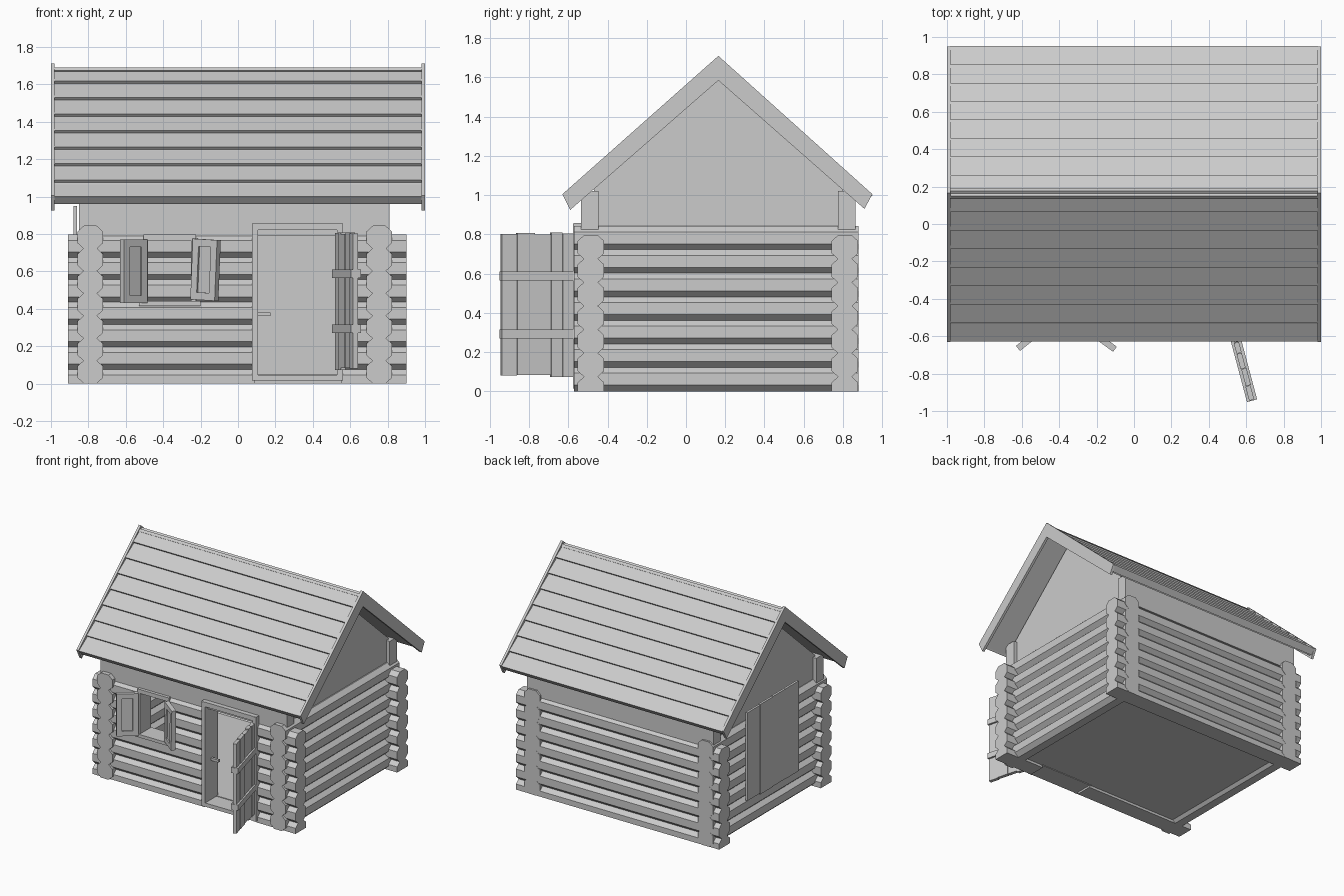
import bpy, bmesh, math, random
from mathutils import Matrix

if "Cube" in bpy.data.objects:
    bpy.data.objects.remove(bpy.data.objects["Cube"])

random.seed(4)


def prism(name, pts, axis, a, b, mat=None):
    """Extrude a 2D profile along x (profile y,z), y (profile x,z) or z (profile x,y)."""
    place = {'x': lambda p, t: (t, p[0], p[1]),
             'y': lambda p, t: (p[0], t, p[1]),
             'z': lambda p, t: (p[0], p[1], t)}[axis]
    bm = bmesh.new()
    lo = [bm.verts.new(place(p, a)) for p in pts]
    hi = [bm.verts.new(place(p, b)) for p in pts]
    bm.faces.new(lo)
    bm.faces.new(hi[::-1])
    for i in range(len(pts)):
        j = (i + 1) % len(pts)
        bm.faces.new((lo[j], lo[i], hi[i], hi[j]))
    bmesh.ops.recalc_face_normals(bm, faces=bm.faces)
    me = bpy.data.meshes.new(name)
    bm.to_mesh(me)
    bm.free()
    ob = bpy.data.objects.new(name, me)
    bpy.context.collection.objects.link(ob)
    if mat:
        ob.matrix_world = mat
    return ob


def box(name, x, y, z, mat=None):
    pts = [(x[0], y[0]), (x[1], y[0]), (x[1], y[1]), (x[0], y[1])]
    return prism(name, pts, 'z', z[0], z[1], mat)


def octagon(c, z, rx=0.068, rz=0.062):
    k = 0.5
    return [(c + rx * u, z + rz * v) for u, v in
            [(1, -k), (1, k), (k, 1), (-k, 1), (-1, k), (-1, -k), (-k, -1), (k, -1)]]


def half_octagon(c):
    return [(c - 0.068, 0), (c + 0.068, 0), (c + 0.068, 0.045),
            (c + 0.034, 0.075), (c - 0.034, 0.075), (c - 0.068, 0.045)]


# Side wall logs
for k in range(7):
    z = 0.062 + 0.12 * k
    for side, x in (("left", -0.79), ("right", 0.755)):
        prism(side + "_wall_log", octagon(x, z), 'y', -0.57, 0.88)

# Front and back wall logs, with gaps for door and window
for k in range(7):
    z = 0.015 + 0.12 * k
    front = half_octagon(-0.485) if k == 0 else octagon(-0.485, z)
    back = half_octagon(0.81) if k == 0 else octagon(0.81, z)
    prism("back_wall_log", back, 'x', -0.91, 0.90)
    spans = [(-0.91, 0.09), (0.55, 0.90)]
    if k >= 4:
        spans = [(-0.91, -0.49), (-0.24, 0.09), (0.55, 0.90)]
    for a, b in spans:
        prism("front_wall_log", front, 'x', a, b)

# Floor and inner lining behind the door
box("floor", (-0.73, 0.70), (-0.43, 0.76), (0.02, 0.05))
box("inner_lining", (-0.05, 0.69), (0.73, 0.75), (0.05, 0.83))

# Wall plates under the eaves
for nm, y in (("front", (-0.535, -0.445)), ("back", (0.775, 0.865))):
    box(nm + "_wall_plate", (-0.85, 0.81), y, (0.79, 1.02))

# Gable walls
gable = [(-0.47, 0.82), (0.80, 0.82), (0.80, 1.03), (0.165, 1.60), (-0.47, 1.03)]
prism("left_gable", gable, 'x', -0.82, -0.76)
prism("right_gable", gable, 'x', 0.72, 0.78)

# Barge boards and roof deck
barge = [(-0.63, 1.005), (0.165, 1.71), (0.95, 1.005),
         (0.91, 0.93), (0.165, 1.585), (-0.59, 0.925)]
prism("left_barge_board", barge, 'x', -1.0, -0.98)
prism("right_barge_board", barge, 'x', 0.98, 1.0)
deck = [(-0.60, 1.005), (0.165, 1.68), (0.92, 1.005),
        (0.895, 0.965), (0.165, 1.625), (-0.575, 0.965)]
prism("roof_deck", deck, 'x', -0.98, 0.98)

# Overlapping roof planks
L, ang = 1.06, math.atan2(0.705, 0.79)
for nm, s in (("front", -1), ("back", 1)):
    for i in range(8):
        def pt(u, v):
            return (0.162 + s * (u * math.cos(ang) + v * math.sin(ang)),
                    1.705 - u * math.sin(ang) + v * math.cos(ang))
        u0, u1 = max(0, i * L / 8 - 0.015), (i + 1) * L / 8
        if i == 7:
            u1 -= 0.002
        low = -0.055 if i == 7 else -0.026
        prism(nm + "_roof_plank",
              [pt(u0, -0.020), pt(u1, 0.0), pt(u1, low), pt(u0, -0.042)],
              'x', -0.985, 0.985)

# Boards on the left wall
for i in range(4):
    y0 = -0.18 + i * 0.164
    box("left_wall_board", (-0.88, -0.862), (y0, y0 + 0.163),
        (0.22 + random.uniform(0, 0.012), 0.95 - random.uniform(0, 0.012)))

# Door frame
for x in ((0.075, 0.108), (0.53, 0.562)):
    box("door_jamb", x, (-0.575, -0.41), (0.015, 0.855))
box("door_lintel", (0.075, 0.562), (-0.572, -0.41), (0.82, 0.857))
box("door_sill", (0.08, 0.55), (-0.572, -0.41), (0.015, 0.045))
box("door_catch", (0.105, 0.175), (-0.50, -0.48), (0.36, 0.38))

# Open plank door
M = Matrix.Translation((0.53, -0.565, 0)) @ Matrix.Rotation(math.atan2(-0.375, 0.10), 4, 'Z')
edges = [0.0, 0.07, 0.13, 0.215, 0.31, 0.39]
for a, b in zip(edges, edges[1:]):
    off = random.uniform(-0.003, 0.003)
    box("door_plank", (a + 0.001, b - 0.001), (-0.014 + off, 0.014 + off),
        (0.07 + random.uniform(0, 0.015), 0.81 - random.uniform(0, 0.012)), M)
for z in ((0.27, 0.315), (0.565, 0.61)):
    box("door_batten", (-0.005, 0.393), (-0.028, 0.028), z, M)

# Window frame
for x in ((-0.505, -0.48), (-0.25, -0.225)):
    box("window_jamb", x, (-0.56, -0.42), (0.43, 0.79))
box("window_head", (-0.505, -0.225), (-0.56, -0.42), (0.765, 0.797))
box("window_sill", (-0.53, -0.20), (-0.572, -0.42), (0.415, 0.44))


# Open shutters: frame with a recessed panel
def shutter(name, hinge, tip, z0, z1, tilt):
    dx, dy = tip[0] - hinge[0], tip[1] - hinge[1]
    w, h = math.hypot(dx, dy), z1 - z0
    m = (Matrix.Translation((hinge[0], hinge[1], z0))
         @ Matrix.Rotation(math.atan2(dy, dx), 4, 'Z') @ Matrix.Rotation(tilt, 4, 'Y'))
    t, r = (-0.017, 0.017), 0.04
    box(name + "_stile", (0, r), t, (0, h), m)
    box(name + "_stile", (w - r, w), t, (0, h), m)
    box(name + "_rail", (r, w - r), t, (0, r), m)
    box(name + "_rail", (r, w - r), t, (h - r, h), m)
    box(name + "_panel", (r, w - r), (-0.006, 0.006), (r, h - r), m)


shutter("left_shutter", (-0.495, -0.565), (-0.62, -0.665), 0.43, 0.77, 0.0)
shutter("right_shutter", (-0.245, -0.565), (-0.115, -0.66), 0.45, 0.775, 0.05)
